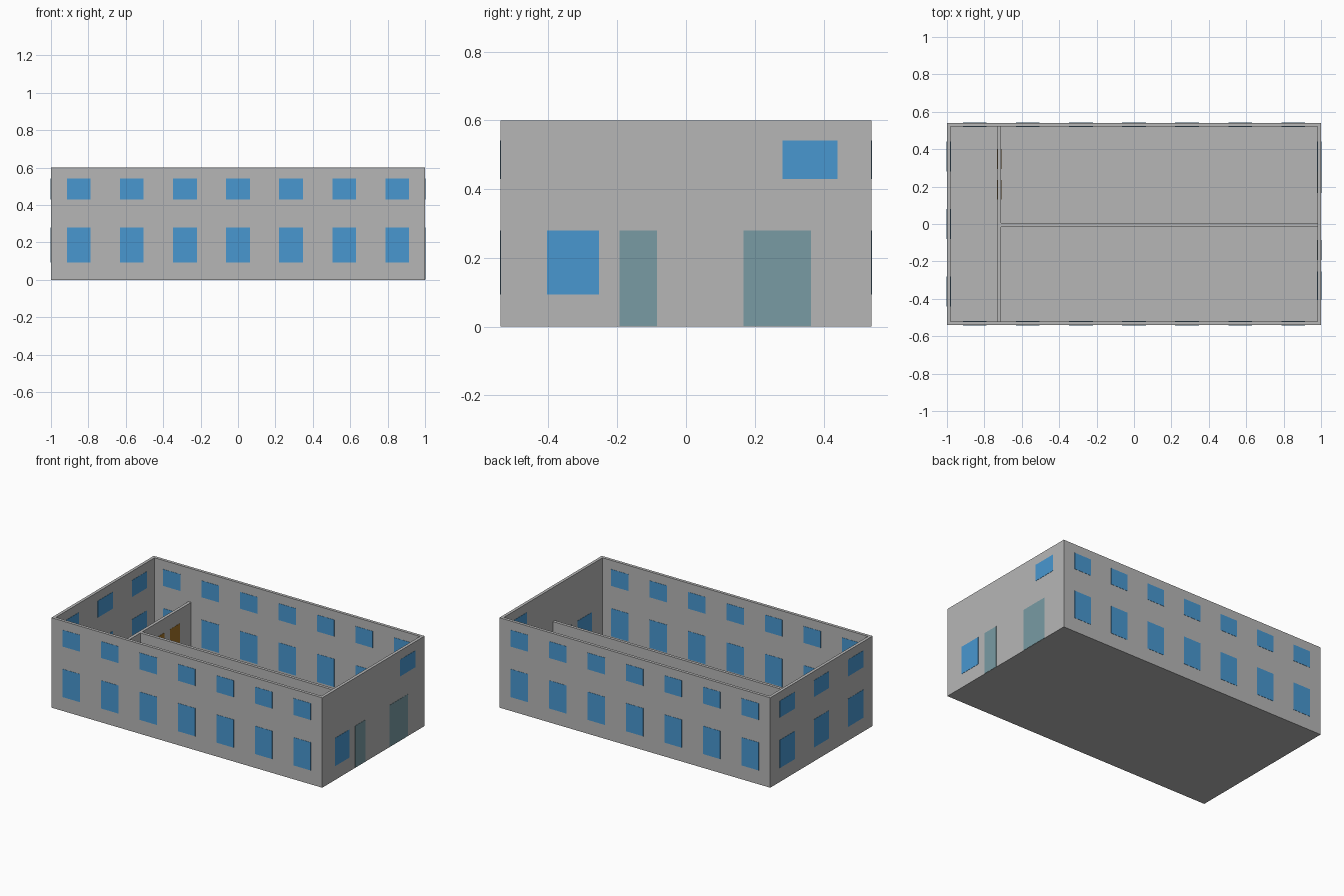
import bpy, bmesh

if "Cube" in bpy.data.objects:
    bpy.data.objects.remove(bpy.data.objects["Cube"])

HX, HY, H, T = 1.0, 0.54, 0.6, 0.02     # half length, half width, height, wall thickness
FLOOR, INNER_H = 0.005, 0.375


def material(name, rgb):
    m = bpy.data.materials.new(name)
    m.diffuse_color = (*rgb, 1)
    m.use_nodes = True
    m.node_tree.nodes["Principled BSDF"].inputs["Base Color"].default_value = m.diffuse_color
    return m


GREY = material("wall grey", (0.47, 0.47, 0.47))
BLUE = material("window blue", (0.065, 0.31, 0.63))
TEAL = material("entrance teal", (0.19, 0.33, 0.37))
BROWN = material("door brown", (0.36, 0.17, 0.02))


def finish(name, bm, mat):
    me = bpy.data.meshes.new(name)
    bmesh.ops.recalc_face_normals(bm, faces=bm.faces)
    bm.to_mesh(me)
    bm.free()
    me.materials.append(mat)
    ob = bpy.data.objects.new(name, me)
    bpy.context.collection.objects.link(ob)
    return ob


def box(name, x, y, z, mat):
    """Box from (low, high) pairs on each axis."""
    bm = bmesh.new()
    bmesh.ops.create_cube(bm, size=1)
    for v in bm.verts:
        v.co = [r[0] if c < 0 else r[1] for c, r in zip(v.co, (x, y, z))]
    return finish(name, bm, mat)


def pane_span(side):
    """Depth range of a pane passing just through an outer wall on the given side."""
    e = 0.0015
    def span(half):
        a, b = side * (half - T - e), side * (half + e)
        return (min(a, b), max(a, b))
    return span


# floor slab
box("floor", (-HX, HX), (-HY, HY), (0, FLOOR), GREY)

# outer walls: one continuous hollow ring
bm = bmesh.new()
rings = []
for hx, hy in ((HX, HY), (HX - T, HY - T)):
    for z in (FLOOR, H):
        rings.append([bm.verts.new((sx * hx, sy * hy, z))
                      for sx, sy in ((-1, -1), (1, -1), (1, 1), (-1, 1))])
ob, ot, ib, it = rings
for a, b in ((ob, ot), (ot, it), (it, ib), (ib, ob)):
    for i in range(4):
        j = (i + 1) % 4
        bm.faces.new((a[i], a[j], b[j], b[i]))
finish("outer_walls", bm, GREY)

# inner partitions
box("cross_partition", (-0.73, -0.71), (-HY + T, HY - T), (FLOOR, INNER_H), GREY)
box("long_partition", (-0.71, HX - T), (-0.015, 0.005), (FLOOR, INNER_H), GREY)

# window rows on the front and back
LOWER, UPPER = (0.093, 0.28), (0.43, 0.541)
for side, label in ((-1, "front"), (1, "back")):
    for row, z in (("lower", LOWER), ("upper", UPPER)):
        for i in range(7):
            c = (i - 3) * 0.284
            box(f"{label}_{row}_window", (c - 0.0635, c + 0.0635), pane_span(side)(HY), z, BLUE)

# windows on the left end
for row, z in (("lower", LOWER), ("upper", UPPER)):
    for c in (-0.36, 0, 0.36):
        box(f"left_{row}_window", pane_span(-1)(HX), (c - 0.08, c + 0.08), z, BLUE)

# windows and entrance doors on the right end
right = pane_span(1)(HX)
box("right_upper_window", right, (0.28, 0.44), UPPER, BLUE)
box("right_lower_window", right, (-0.405, -0.253), LOWER, BLUE)
box("small_entrance_door", right, (-0.193, -0.085), (0.001, 0.28), TEAL)
box("large_entrance_door", right, (0.167, 0.363), (0.001, 0.28), TEAL)

# inner doors through the partitions
for y0, y1 in ((0.13, 0.235), (0.295, 0.40)):
    box("cross_partition_door", (-0.7315, -0.7085), (y0, y1), (0.001, 0.28), BROWN)
box("long_partition_door", (0.74, 0.845), (-0.0165, 0.0065), (0.001, 0.28), BROWN)
